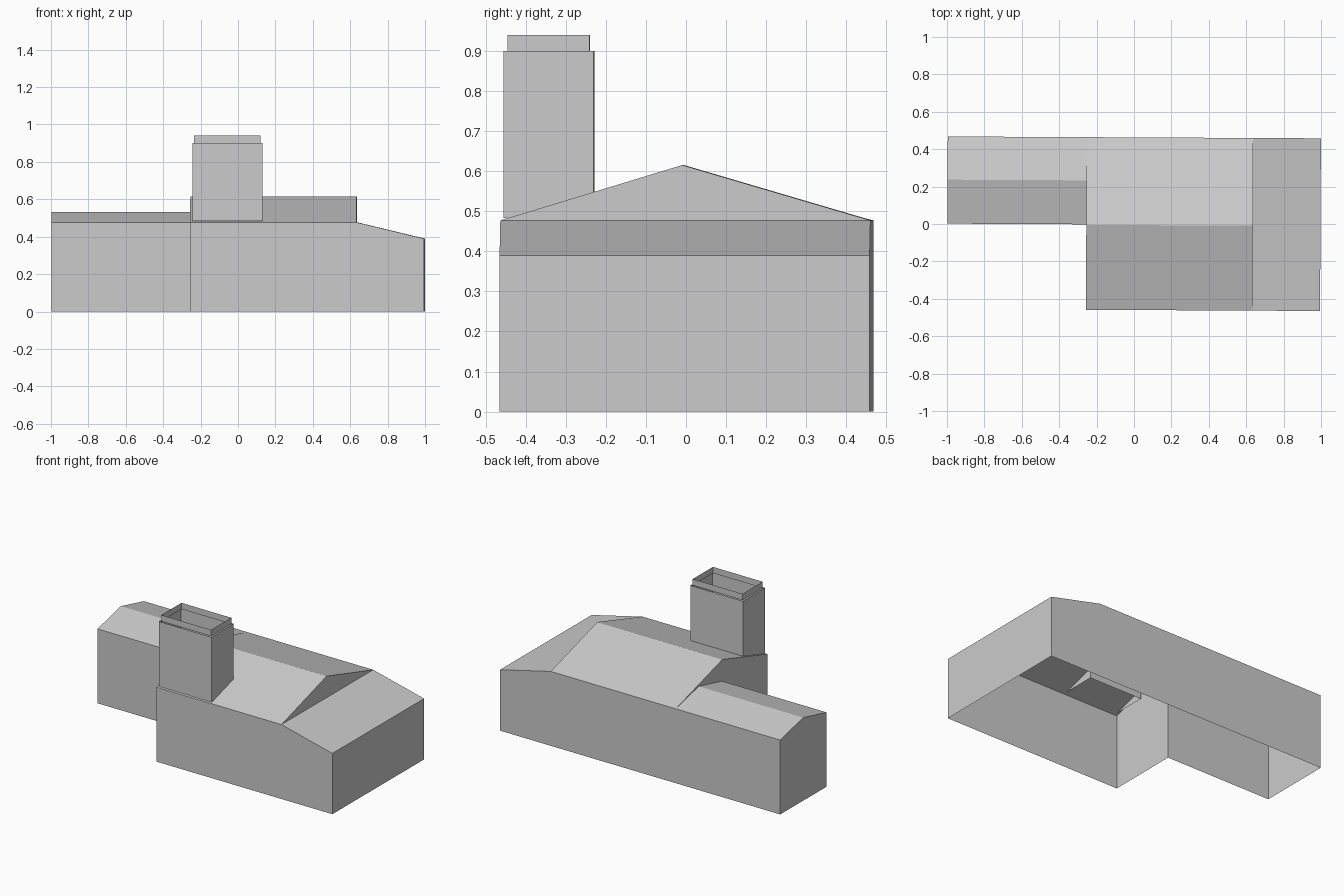
import bpy
import math
from mathutils import Matrix

cube = bpy.data.objects.get("Cube")
if cube:
    bpy.data.objects.remove(cube, do_unlink=True)

grey = bpy.data.materials.new("plain grey")
grey.use_nodes = True
colour = (0.6, 0.6, 0.6, 1)
grey.diffuse_color = colour
grey.node_tree.nodes["Principled BSDF"].inputs["Base Color"].default_value = colour

# The whole building stands very slightly turned on its plot
TURN = Matrix.Rotation(-0.005, 4, "Z")

# Plan positions
WEST, STEP, GABLE, EAST = -0.998, -0.255, 0.635, 0.997
FRONT, MID, BACK = -0.46, -0.003, 0.463
RIDGE, WING_RIDGE = -0.006, 0.232
# Heights
EAVES, TOP, WING_TOP, LOW = 0.477, 0.615, 0.533, 0.39


def sheet(name, *faces):
    """Flat panels, each listed anticlockwise as seen from outside."""
    verts, polys = [], []
    for face in faces:
        polys.append(range(len(verts), len(verts) + len(face)))
        verts.extend(face)
    mesh = bpy.data.meshes.new(name)
    mesh.from_pydata(verts, [], [list(p) for p in polys])
    mesh.transform(TURN)
    mesh.materials.append(grey)
    obj = bpy.data.objects.new(name, mesh)
    bpy.context.collection.objects.link(obj)
    return obj


def at_x(x, profile):
    """Place a (y, z) profile on a plane across the building."""
    return [(x, y, z) for y, z in profile]


def wall(a, b, z0, z1):
    """Upright rectangle from plan point a to plan point b."""
    return [(*a, z0), (*b, z0), (*b, z1), (*a, z1)]


def roof(x0, x1, front, ridge, back, top):
    """Two slopes running along x."""
    slopes = []
    for (ya, za), (yb, zb) in (((front, EAVES), (ridge, top)),
                               ((ridge, top), (back, EAVES))):
        slopes.append([(x0, ya, za), (x1, ya, za), (x1, yb, zb), (x0, yb, zb)])
    return slopes


def tube(name, x0, x1, y0, y1, z0, z1):
    """Four thin walls, open at top and bottom."""
    plan = [(x0, y0), (x1, y0), (x1, y1), (x0, y1)]
    return sheet(name, *[wall(plan[i - 1], plan[i], z0, z1) for i in range(4)])


# Main hall: long walls, roof and gables; the floor stays open
sheet("hall_front_wall", wall((STEP, FRONT), (GABLE, FRONT), 0, EAVES))
sheet("hall_back_wall", wall((GABLE, BACK), (STEP, BACK), 0, EAVES))
sheet("hall_roof", *roof(STEP, GABLE, FRONT, RIDGE, BACK, TOP))
sheet("hall_east_gable",
      at_x(GABLE, [(FRONT, EAVES), (BACK, EAVES), (RIDGE, TOP)]))
sheet("hall_west_wall",
      at_x(STEP, [(MID, 0), (FRONT, 0), (FRONT, EAVES), (MID, EAVES)]))
sheet("hall_west_gable",
      at_x(STEP, [(MID, EAVES), (FRONT, EAVES), (RIDGE, TOP),
                  (BACK, EAVES), (WING_RIDGE, WING_TOP)]))

# Lean-to at the east end
sheet("lean_to_walls",
      [(GABLE, FRONT, 0), (EAST, FRONT, 0), (EAST, FRONT, LOW), (GABLE, FRONT, EAVES)],
      [(EAST, BACK, 0), (GABLE, BACK, 0), (GABLE, BACK, EAVES), (EAST, BACK, LOW)],
      wall((EAST, FRONT), (EAST, BACK), 0, LOW))
sheet("lean_to_roof",
      [(GABLE, FRONT, EAVES), (EAST, FRONT, LOW), (EAST, BACK, LOW), (GABLE, BACK, EAVES)])

# Narrow wing at the west end
sheet("wing_walls",
      wall((WEST, MID), (STEP, MID), 0, EAVES),
      wall((STEP, BACK), (WEST, BACK), 0, EAVES),
      at_x(WEST, [(BACK, 0), (MID, 0), (MID, EAVES),
                  (WING_RIDGE, WING_TOP), (BACK, EAVES)]))
sheet("wing_roof", *roof(WEST, STEP, MID, WING_RIDGE, BACK, WING_TOP))

# Chimney: open shaft with a slightly narrower rim
CX, CY, HX, HY, INSET = -0.055, -0.342, 0.187, 0.112, 0.01
for name, inset, z0, z1 in (("chimney_shaft", 0, 0.483, 0.9),
                            ("chimney_rim", INSET, 0.9, 0.94)):
    hx, hy = HX - inset, HY - inset
    tube(name, CX - hx, CX + hx, CY - hy, CY + hy, z0, z1)
